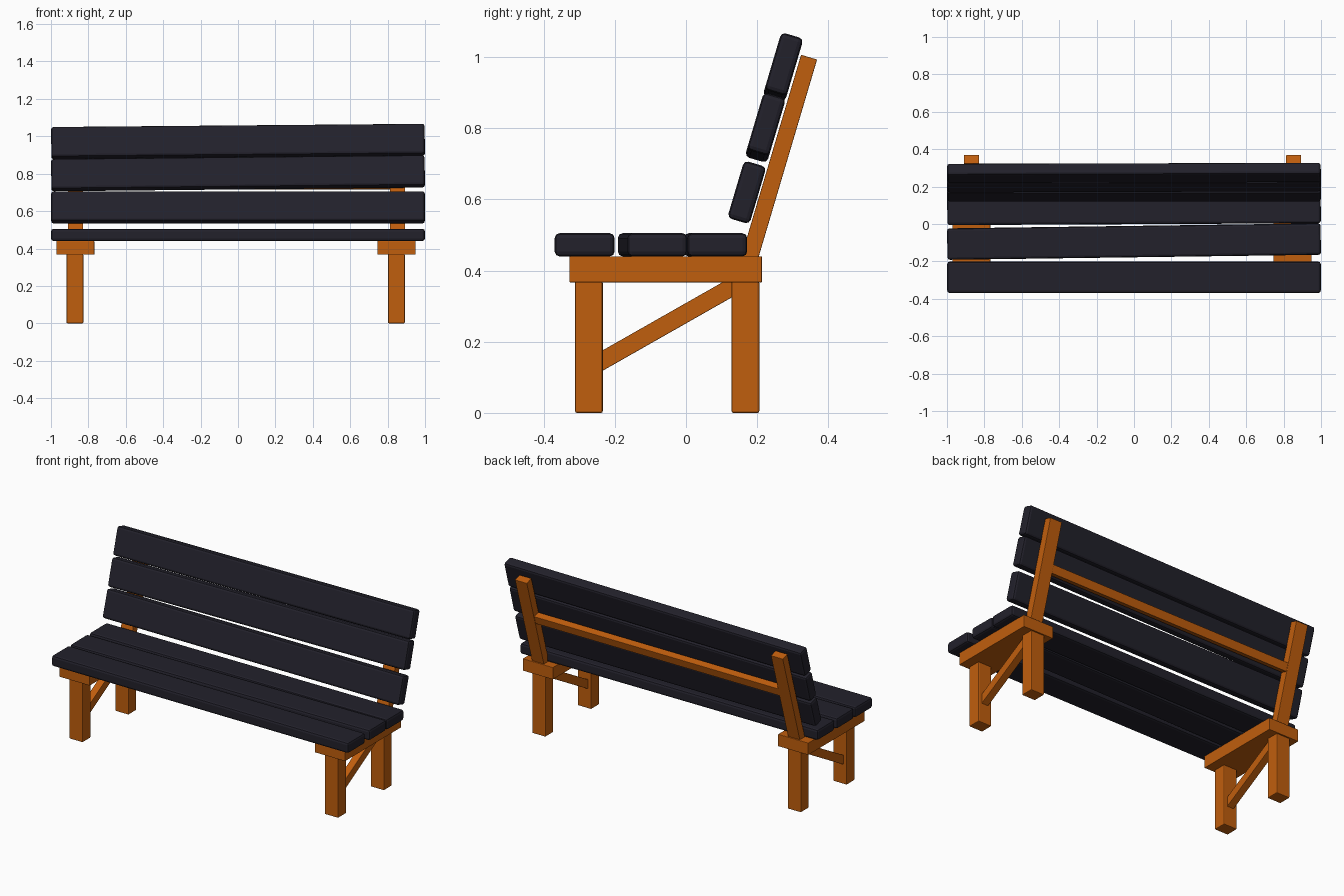
import bpy
import bmesh
from math import radians
from mathutils import Matrix, Vector

if "Cube" in bpy.data.objects:
    bpy.data.objects.remove(bpy.data.objects["Cube"])


def make_material(name, rgb):
    mat = bpy.data.materials.new(name)
    mat.use_nodes = True
    mat.diffuse_color = (*rgb, 1)
    mat.node_tree.nodes["Principled BSDF"].inputs["Base Color"].default_value = (*rgb, 1)
    return mat


ORANGE = make_material("orange wood", (0.53, 0.112, 0.004))
DARK = make_material("dark slat", (0.016, 0.015, 0.024))


def beam(name, size, center, mat, bevel, tilt=0, roll=0, yaw=0):
    """Bevelled box: roll in its own plane, tilt about x, yaw about z."""
    bm = bmesh.new()
    bmesh.ops.create_cube(bm, size=1, matrix=Matrix.Diagonal((*size, 1)))
    bmesh.ops.bevel(bm, geom=bm.edges[:], offset=bevel, segments=2,
                    profile=0.5, affect='EDGES')
    mesh = bpy.data.meshes.new(name)
    bm.to_mesh(mesh)
    bm.free()
    mesh.materials.append(mat)
    obj = bpy.data.objects.new(name, mesh)
    bpy.context.collection.objects.link(obj)
    obj.matrix_world = (Matrix.Translation(center) @ Matrix.Rotation(yaw, 4, 'Z')
                        @ Matrix.Rotation(tilt, 4, 'X') @ Matrix.Rotation(roll, 4, 'Y'))
    return obj


LEAN = radians(-16.5)
UP = Matrix.Rotation(LEAN, 3, 'X') @ Vector((0, 0, 1))   # direction along the backrest
POST_TOP = Vector((0, 0.346, 1.0))
POST_LENGTH = 0.6

# Trestles: legs, bearer block, diagonal brace and leaning post at each end
for side, leg_x, block_x, post_x in (("right", -0.872, -0.87, -0.869),
                                     ("left", 0.847, 0.848, 0.853)):
    for place, y in (("front", -0.273), ("back", 0.167)):
        beam(f"{place}_leg_{side}", (0.09, 0.078, 0.37), (leg_x, y, 0.185), ORANGE, 0.005)
    beam(f"seat_bearer_{side}", (0.203, 0.541, 0.073), (block_x, -0.057, 0.4035), ORANGE, 0.002)
    beam(f"brace_{side}", (0.045, 0.47, 0.05), (leg_x, -0.055, 0.249), ORANGE, 0.002,
         tilt=radians(29.6))
    center = POST_TOP - UP * POST_LENGTH / 2
    beam(f"back_post_{side}", (0.08, 0.047, POST_LENGTH), (post_x, center.y, center.z),
         ORANGE, 0.002, tilt=LEAN)

# Rail joining the two posts behind the slats
rail = POST_TOP - UP * 0.265
beam("back_rail", (1.7, 0.042, 0.05), (-0.01, rail.y, rail.z), ORANGE, 0.002, tilt=LEAN)

# Seat slats, slightly crooked
for name, y, yaw in (("front", -0.285, 0), ("middle", -0.094, 0.0135), ("rear", 0.083, 0.005)):
    beam(f"seat_slat_{name}", (1.997, 0.168, 0.065), (0, y, 0.4725), DARK, 0.013, yaw=yaw)

# Backrest slats, slightly crooked
for name, y, z, roll in (("lower", 0.171, 0.62, 0), ("middle", 0.223, 0.802, -0.0105),
                         ("upper", 0.273, 0.972, -0.009)):
    beam(f"back_slat_{name}", (1.997, 0.065, 0.168), (0, y, z), DARK, 0.013,
         tilt=LEAN, roll=roll)
